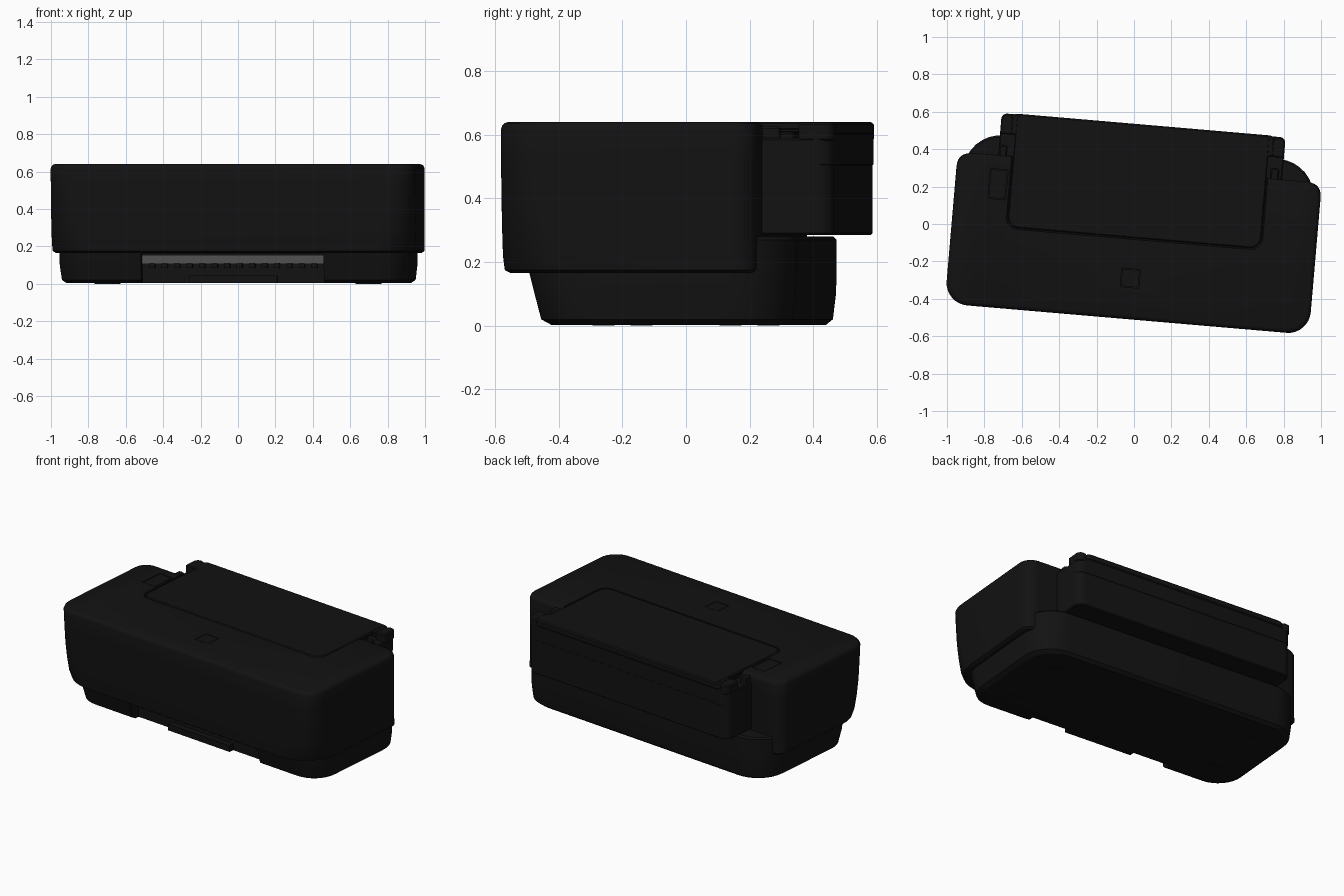
import bpy, bmesh, math

if "Cube" in bpy.data.objects:
    bpy.data.objects.remove(bpy.data.objects["Cube"])

YAW = math.radians(-4.9)   # the whole machine is turned slightly


def material(name, v):
    m = bpy.data.materials.new(name)
    m.diffuse_color = (v, v, v, 1)
    m.use_nodes = True
    m.node_tree.nodes["Principled BSDF"].inputs["Base Color"].default_value = m.diffuse_color
    return m


BLACK = material("black_plastic", 0.006)
GREY = material("dark_grey_plastic", 0.08)


def ring_points(u0, u1, v0, v1, rf, rb, n=8):
    """Rounded rectangle with separate front and back corner radii."""
    corners = [(u1 - rb, v1 - rb, rb, 0), (u0 + rb, v1 - rb, rb, 90),
               (u0 + rf, v0 + rf, rf, 180), (u1 - rf, v0 + rf, rf, 270)]
    pts = []
    for cx, cy, r, a in corners:
        for i in range(n + 1):
            t = math.radians(a + 90 * i / n)
            pts.append((cx + r * math.cos(t), cy + r * math.sin(t)))
    return pts


def loft(name, rings, mat=BLACK):
    """Skin a stack of rounded rectangles: (z, u0, u1, v0, v1, rf, rb)."""
    bm = bmesh.new()
    loops = [[bm.verts.new((x, y, r[0])) for x, y in ring_points(*r[1:])] for r in rings]
    for a, b in zip(loops, loops[1:]):
        for i in range(len(a)):
            j = (i + 1) % len(a)
            bm.faces.new((a[i], a[j], b[j], b[i]))
    bm.faces.new(loops[0][::-1])
    bm.faces.new(loops[-1])
    return finish(name, bm, mat)


def finish(name, bm, mat):
    me = bpy.data.meshes.new(name)
    bm.to_mesh(me)
    bm.free()
    ob = bpy.data.objects.new(name, me)
    bpy.context.collection.objects.link(ob)
    ob.rotation_euler.z = YAW
    me.materials.append(mat)
    return ob


def slab(name, u0, u1, v0, v1, z0, z1, rf=0.02, rb=0.02, e=0.006, mat=BLACK):
    """Rounded plate with a softened top and bottom rim."""
    return loft(name, [(z0, u0 + e, u1 - e, v0 + e, v1 - e, rf, rb),
                       (z0 + e, u0, u1, v0, v1, rf, rb),
                       (z1 - e, u0, u1, v0, v1, rf, rb),
                       (z1, u0 + e, u1 - e, v0 + e, v1 - e, rf, rb)], mat)


def box(name, u0, u1, v0, v1, z0, z1, mat=BLACK):
    bm = bmesh.new()
    bmesh.ops.create_cube(bm, size=1)
    for v in bm.verts:
        v.co = ((u0 + u1) / 2 + v.co.x * (u1 - u0),
                (v0 + v1) / 2 + v.co.y * (v1 - v0),
                (z0 + z1) / 2 + v.co.z * (z1 - z0))
    return finish(name, bm, mat)


def cut(ob, cutter):
    bpy.context.view_layer.objects.active = ob
    m = ob.modifiers.new("cut", 'BOOLEAN')
    m.operation, m.object, m.solver = 'DIFFERENCE', cutter, 'EXACT'
    bpy.ops.object.modifier_apply(modifier=m.name)
    bpy.data.objects.remove(cutter)


# Upper housing: front corners get rounder towards the bottom
rings = [(0.165, -0.955, 0.965, -0.490, 0.29, 0.23, 0.05),
         (0.175, -0.970, 0.980, -0.507, 0.30, 0.23, 0.06)]
for z, r in [(0.22, 0.20), (0.30, 0.17), (0.40, 0.145), (0.52, 0.13)]:
    rings.append((z, -0.972, 0.982, -0.51, 0.305, r, 0.08))
for z, d in [(0.615, 0), (0.628, 0.004), (0.636, 0.011), (0.64, 0.022)]:
    rings.append((z, -0.972 + d, 0.982 - d, -0.51 + d, 0.305 - d, 0.12, 0.08))
housing = loft("upper_housing", rings)

# Recesses in the top for the paper flap and the small panels
cut(housing, slab("flap_cutter", -0.682, 0.692, -0.082, 0.6, 0.612, 0.7, 0.06, 0.02))
for u0, u1, v0, v1, name in [(-0.045, 0.055, -0.34, -0.24, "front_button"),
                             (-0.79, -0.695, 0.07, 0.23, "side_panel")]:
    cut(housing, box("panel_cutter", u0, u1, v0, v1, 0.625, 0.7))
    g = 0.004
    box(name, u0 + g, u1 - g, v0 + g, v1 - g, 0.62, 0.639)

# Lower base, tapering inward at the foot
base = loft("base", [
    (0.003, -0.90, 0.91, -0.36, 0.38, 0.15, 0.18),
    (0.020, -0.925, 0.935, -0.39, 0.40, 0.16, 0.19),
    (0.100, -0.935, 0.945, -0.41, 0.41, 0.16, 0.20),
    (0.180, -0.935, 0.945, -0.43, 0.412, 0.16, 0.20),
    (0.270, -0.935, 0.945, -0.43, 0.412, 0.16, 0.20),
    (0.280, -0.925, 0.935, -0.42, 0.402, 0.15, 0.19)])
cut(base, box("outlet_cutter", -0.485, 0.495, -0.6, -0.33, -0.1, 0.158))

# Paper outlet: grey strip, small rollers and the central catch
box("outlet_strip", -0.484, 0.494, -0.36, -0.325, 0.105, 0.155, GREY)
for i in range(14):
    u = -0.43 + i * 0.067
    box("outlet_roller_%d" % (i + 1), u - 0.015, u + 0.015, -0.365, -0.325, 0.085, 0.112)
box("outlet_catch", -0.23, 0.24, -0.365, -0.325, 0.004, 0.045)

# Four low feet
for i, (u, v) in enumerate([(-0.7, -0.2), (0.7, -0.2), (-0.7, 0.2), (0.7, 0.2)]):
    box("foot_%d" % (i + 1), u - 0.05, u + 0.05, v - 0.03, v + 0.03, 0, 0.01)

# Rear paper feeder with raised end hinges
slab("rear_feeder", -0.755, 0.768, 0.26, 0.528, 0.285, 0.59, 0.02, 0.05)
slab("feeder_back_wall", -0.755, 0.768, 0.46, 0.53, 0.50, 0.605, 0.01, 0.05)
slab("feeder_inner_block", -0.66, 0.67, 0.28, 0.40, 0.56, 0.608)
for side, (u0, u1) in {"left": (-0.755, -0.69), "right": (0.70, 0.768)}.items():
    slab(side + "_end_cap", u0, u1, 0.42, 0.53, 0.58, 0.638, 0.01, 0.03)
    slab(side + "_hinge", u0 + 0.005, u1 - 0.02, 0.29, 0.36, 0.58, 0.625, 0.01, 0.01)

# Paper flap lying flush on top
slab("paper_flap", -0.674, 0.684, -0.074, 0.532, 0.614, 0.64, 0.055, 0.02, 0.005)
slab("flap_rear_edge", -0.70, 0.71, 0.42, 0.534, 0.60, 0.639, 0.01, 0.03)

# Smooth shading with crisp edges
bpy.ops.object.select_all(action='SELECT')
bpy.context.view_layer.objects.active = housing
bpy.ops.object.shade_smooth_by_angle(angle=math.radians(30))
